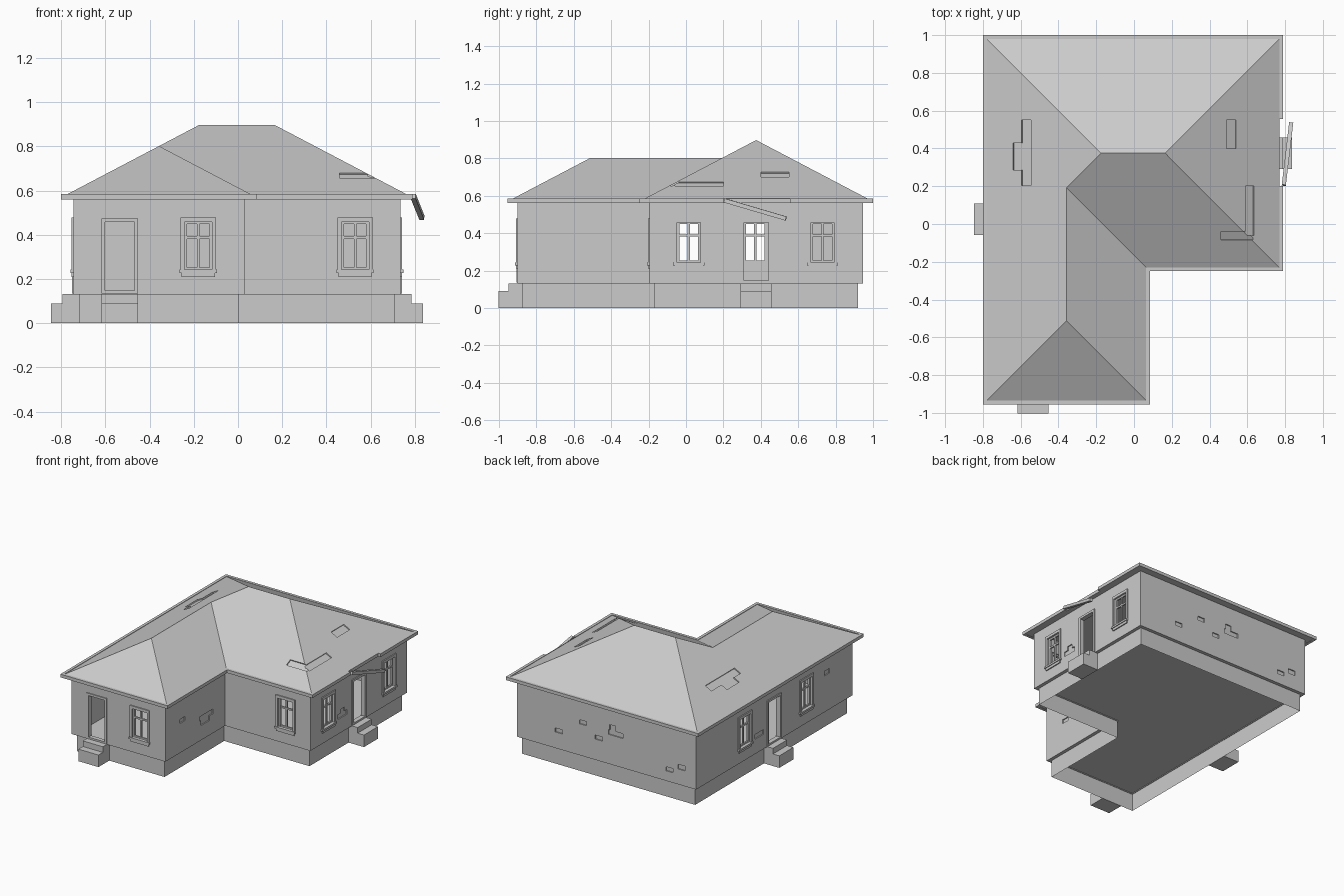
import bpy, bmesh
from math import radians, atan, cos
from mathutils import Matrix, Vector

if "Cube" in bpy.data.objects:
    bpy.data.objects.remove(bpy.data.objects["Cube"])

COL = bpy.context.scene.collection
SLOPE = 0.525


def add_object(name, bm):
    bmesh.ops.recalc_face_normals(bm, faces=bm.faces)
    me = bpy.data.meshes.new(name)
    bm.to_mesh(me)
    bm.free()
    ob = bpy.data.objects.new(name, me)
    COL.objects.link(ob)
    return ob


def footprint(d):
    """L-shaped wall outline, inset by d (negative grows it)."""
    x0, xm, x1 = -0.745 + d, 0.03 - d, 0.735 - d
    y0, ym, y1 = -0.90 + d, -0.195 + d, 0.945 - d
    return [(x0, y0), (xm, y0), (xm, ym), (x1, ym), (x1, y1), (x0, y1)]


def prism(name, d, z0, z1, bottom=True):
    bm = bmesh.new()
    lo = [bm.verts.new((x, y, z0)) for x, y in footprint(d)]
    hi = [bm.verts.new((x, y, z1)) for x, y in footprint(d)]
    for i in range(6):
        j = (i + 1) % 6
        bm.faces.new((lo[i], lo[j], hi[j], hi[i]))
    bm.faces.new(hi)
    if bottom:
        bm.faces.new(lo[::-1])
    return add_object(name, bm)


def box(bm, mat, a, b):
    a, b = Vector(a), Vector(b)
    size = b - a
    bmesh.ops.create_cube(bm, size=1, matrix=mat @ Matrix.Translation((a + b) / 2)
                          @ Matrix.Diagonal((*size, 1)))


# each wall: turn about z and distance of its plane from the origin
SIDES = {"wing_front": (0, 0.90), "block_front": (0, 0.195), "right": (90, 0.735),
         "wing_right": (90, 0.03), "left": (-90, 0.745), "back": (180, 0.945)}


def wall_box(bm, side, u0, u1, z0, z1, d0, d1):
    """Box on a wall: u along it (x or y in world terms), d outwards."""
    ang, dist = SIDES[side]
    if side in ("left", "back"):
        u0, u1 = -u1, -u0
    mat = Matrix.Rotation(radians(ang), 4, 'Z') @ Matrix.Translation((0, -dist, 0))
    box(bm, mat, (u0, -d1, z0), (u1, -d0, z1))


def cutter_from_wall(*args):
    bm = bmesh.new()
    wall_box(bm, *args)
    return add_object("cutter", bm)


def cut(ob, cutters):
    for c in cutters:
        m = ob.modifiers.new("cut", 'BOOLEAN')
        m.operation, m.solver, m.object = 'DIFFERENCE', 'EXACT', c
        c.hide_render = True
    dg = bpy.context.evaluated_depsgraph_get()
    me = bpy.data.meshes.new_from_object(ob.evaluated_get(dg))
    ob.modifiers.clear()
    ob.data = me
    for c in cutters:
        bpy.data.objects.remove(c)


WINDOWS = [("wing_front", -0.18), ("block_front", 0.53), ("right", 0.015),
           ("right", 0.73), ("left", 0.37), ("left", -0.355)]
DOORS = [("wing_front", -0.535), ("right", 0.375), ("left", 0.025)]

# plinth: open below, its top is the floor
prism("plinth", 0.025, 0.0, 0.135, bottom=False)

# walls with openings and patches of missing plaster
walls = prism("walls", 0, 0.13, 0.57)
cutters = [prism("cutter", 0.03, 0.05, 0.7)]
for s, u in WINDOWS:
    cutters.append(cutter_from_wall(s, u - 0.065, u + 0.065, 0.24, 0.46, -0.06, 0.05))
for s, u in DOORS:
    cutters.append(cutter_from_wall(s, u - 0.068, u + 0.068, 0.145, 0.46, -0.06, 0.05))
PATCHES = [("right", 0.13, 0.24, 0.24, 0.275), ("right", 0.165, 0.21, 0.27, 0.305),
           ("wing_right", -0.73, -0.67, 0.35, 0.38),
           ("wing_right", -0.49, -0.34, 0.275, 0.31), ("wing_right", -0.48, -0.38, 0.24, 0.28),
           ("left", 0.15, 0.25, 0.24, 0.275), ("left", -0.63, -0.57, 0.40, 0.435),
           ("back", 0.36, 0.42, 0.25, 0.28), ("back", 0.16, 0.22, 0.365, 0.395),
           ("back", 0.03, 0.09, 0.285, 0.315), ("back", -0.14, -0.02, 0.35, 0.385),
           ("back", -0.08, -0.03, 0.38, 0.425), ("back", -0.555, -0.495, 0.205, 0.235),
           ("back", -0.655, -0.595, 0.245, 0.28)]
for s, u0, u1, z0, z1 in PATCHES:
    cutters.append(cutter_from_wall(s, u0, u1, z0, z1, -0.008, 0.02))
cut(walls, cutters)

# windows: surround, sill, sash, mullion and transom
for i, (s, u) in enumerate(WINDOWS):
    bm = bmesh.new()
    for k in (-1, 1):
        a, b = sorted((u + k * 0.062, u + k * 0.08))
        wall_box(bm, s, a, b, 0.24, 0.478, -0.005, 0.008)
        a, b = sorted((u + k * 0.05, u + k * 0.066))
        wall_box(bm, s, a, b, 0.24, 0.46, -0.022, -0.008)
    wall_box(bm, s, u - 0.08, u + 0.08, 0.457, 0.478, -0.005, 0.008)
    wall_box(bm, s, u - 0.084, u + 0.084, 0.228, 0.242, -0.022, 0.014)
    wall_box(bm, s, u - 0.075, u + 0.075, 0.21, 0.228, -0.005, 0.008)
    for z in (0.247, 0.388, 0.454):
        wall_box(bm, s, u - 0.06, u + 0.06, z - 0.006, z + 0.006, -0.021, -0.009)
    wall_box(bm, s, u - 0.006, u + 0.006, 0.24, 0.46, -0.020, -0.010)
    add_object(f"window_{i}", bm)

# doors: surround and two-step stoop
for i, (s, u) in enumerate(DOORS):
    bm = bmesh.new()
    for k in (-1, 1):
        a, b = sorted((u + k * 0.066, u + k * 0.083))
        wall_box(bm, s, a, b, 0.14, 0.475, -0.02, 0.007)
    wall_box(bm, s, u - 0.083, u + 0.083, 0.458, 0.475, -0.02, 0.007)
    wall_box(bm, s, u - 0.083, u + 0.083, 0.135, 0.148, -0.02, 0.007)
    add_object(f"door_frame_{i}", bm)
    bm = bmesh.new()
    wall_box(bm, s, u - 0.083, u + 0.083, 0, 0.132, -0.026, 0.05)
    wall_box(bm, s, u - 0.083, u + 0.083, 0, 0.09, 0.05, 0.102)
    add_object(f"steps_{i}", bm)

# hip roof over the L plan
EAVE = 0.58
out = footprint(-0.035)
(x0, y0), (xm, _), (_, ym), (x1, _), (_, y1), _ = out
hw, hm = (xm - x0) / 2, (y1 - ym) / 2
ridge = [(x0 + hw, y0 + hw, hw), (x0 + hw, ym + hw, hw),
         (x0 + hm, ym + hm, hm), (x1 - hm, ym + hm, hm)]
bm = bmesh.new()
lo = [bm.verts.new((x, y, 0.562)) for x, y in out]
v = [bm.verts.new((x, y, EAVE)) for x, y in out]
v += [bm.verts.new((x, y, EAVE + h * SLOPE)) for x, y, h in ridge]
for f in ((0, 1, 6), (1, 2, 7, 6), (2, 3, 9, 8, 7), (3, 4, 9), (4, 5, 8, 9), (5, 0, 6, 7, 8)):
    bm.faces.new([v[k] for k in f])
for i in range(6):
    j = (i + 1) % 6
    bm.faces.new((lo[i], lo[j], v[j], v[i]))
bm.faces.new(lo[::-1])
roof = add_object("roof", bm)

# shallow patches of missing roofing: slope, x range, y range
tilt, cutters = atan(SLOPE), []
for side, a0, a1, b0, b1 in (("left", -0.595, -0.545, 0.205, 0.55),
                             ("left", -0.64, -0.59, 0.285, 0.43),
                             ("right", 0.49, 0.54, 0.40, 0.55),
                             ("right", 0.59, 0.635, -0.06, 0.20),
                             ("front", 0.46, 0.63, -0.085, -0.04)):
    cx, cy = (a0 + a1) / 2, (b0 + b1) / 2
    w, l = (a1 - a0) / 2, (b1 - b0) / 2
    run = {"left": cx - x0, "right": x1 - cx, "front": cy - ym}[side]
    if side == "front":
        rot, l = Matrix.Rotation(tilt, 4, 'X'), l / cos(tilt)
    else:
        rot = Matrix.Rotation(-tilt if side == "left" else tilt, 4, 'Y')
        w /= cos(tilt)
    bm = bmesh.new()
    box(bm, Matrix.Translation((cx, cy, EAVE + run * SLOPE)) @ rot,
        (-w, -l, -0.008), (w, l, 0.02))
    cutters.append(add_object("cutter", bm))
cut(roof, cutters)

# fascia around the eaves, with a missing length on the right
fascia = prism("fascia", -0.055, 0.56, 0.584)
bm = bmesh.new()
box(bm, Matrix(), (0.771, 0.2, 0.5), (0.9, 0.555, 0.7))
cut(fascia, [prism("cutter", -0.034, 0.5, 0.65), add_object("cutter", bm)])

# the broken length, hanging by one end
p, q = Vector((0.793, 0.205, 0.575)), Vector((0.832, 0.535, 0.478))
bm = bmesh.new()
mat = Matrix.Translation((p + q) / 2) @ (q - p).to_track_quat('Y', 'Z').to_matrix().to_4x4()
half = (q - p).length / 2
box(bm, mat, (-0.011, -half, -0.011), (0.011, half, 0.011))
add_object("hanging_fascia", bm)
